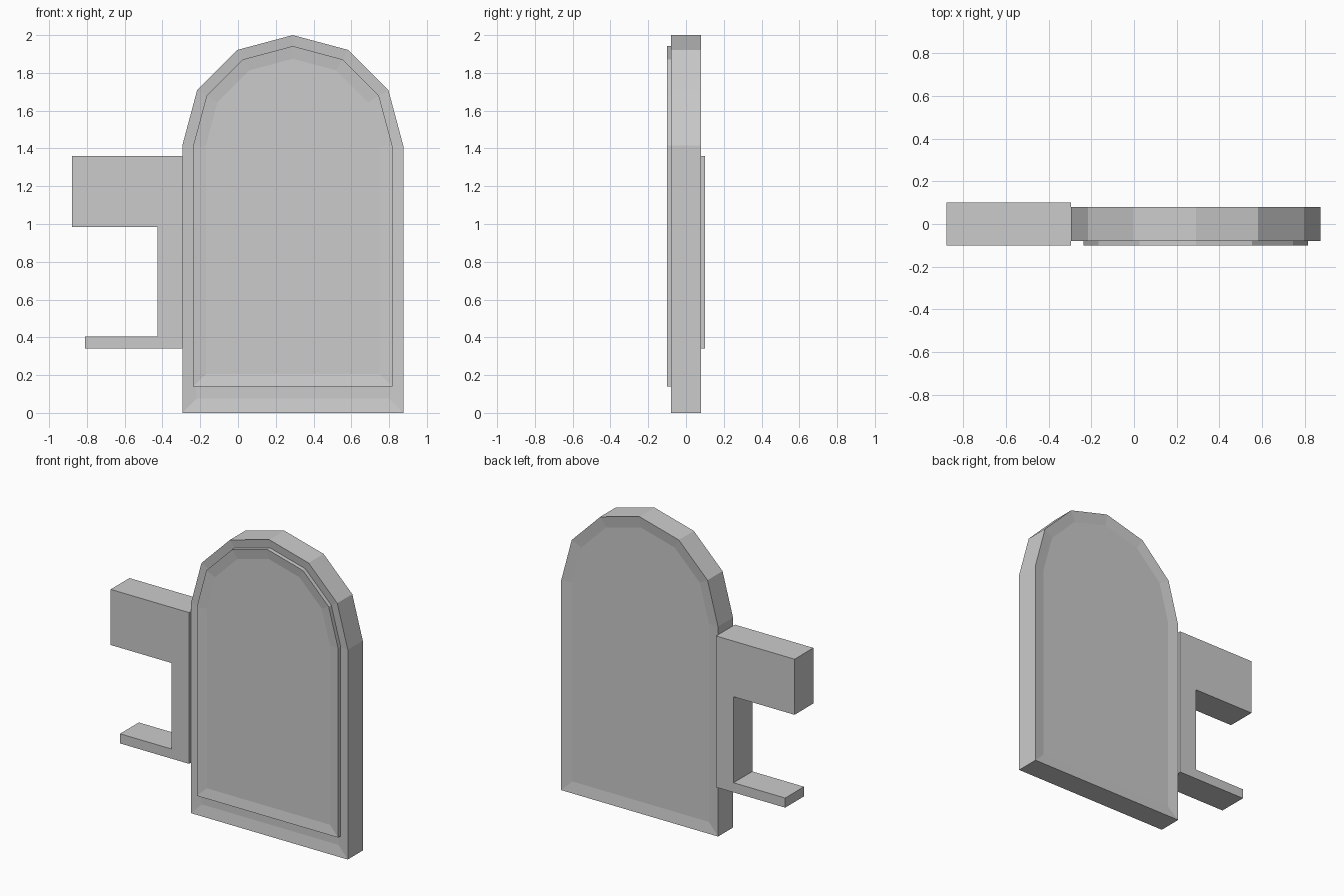
import bpy, bmesh, math

if "Cube" in bpy.data.objects:
    bpy.data.objects.remove(bpy.data.objects["Cube"])

CX, ARCH_Z = 0.29, 1.415   # arch centre


def arch(radius, bottom):
    """Rectangle topped by a six-sided half circle, as (x, z) points."""
    pts = [(CX - radius, bottom), (CX + radius, bottom)]
    for i in range(7):
        a = math.pi * i / 6
        pts.append((CX + radius * math.cos(a), ARCH_Z + radius * math.sin(a)))
    return pts


def solid(name, rings):
    """Join successive (profile, y) rings and cap both ends."""
    bm = bmesh.new()
    loops = [[bm.verts.new((x, y, z)) for x, z in prof] for prof, y in rings]
    n = len(loops[0])
    for a, b in zip(loops, loops[1:]):
        for i in range(n):
            j = (i + 1) % n
            bm.faces.new((a[i], a[j], b[j], b[i]))
    bm.faces.new(loops[0])
    bm.faces.new(loops[-1])
    bmesh.ops.recalc_face_normals(bm, faces=bm.faces)
    mesh = bpy.data.meshes.new(name)
    bm.to_mesh(mesh)
    bm.free()
    obj = bpy.data.objects.new(name, mesh)
    bpy.context.collection.objects.link(obj)
    return obj


# Arched slab, both faces slightly dished
outer, inner = arch(0.585, 0.0), arch(0.51, 0.075)
solid("arched_slab", [(inner, -0.07), (outer, -0.08), (outer, 0.08), (inner, 0.07)])

# Raised front panel with a shallow dish
rim, field = arch(0.527, 0.14), arch(0.46, 0.205)
solid("front_panel", [(field, -0.09), (rim, -0.1), (rim, -0.06)])

# Side bracket: thick upper arm, upright and thin lower arm
profile = [(-0.295, 0.34), (-0.295, 1.36), (-0.88, 1.36), (-0.88, 0.985),
           (-0.425, 0.985), (-0.425, 0.405), (-0.81, 0.405), (-0.81, 0.34)]
solid("side_bracket", [(profile, -0.1), (profile, 0.1)])
